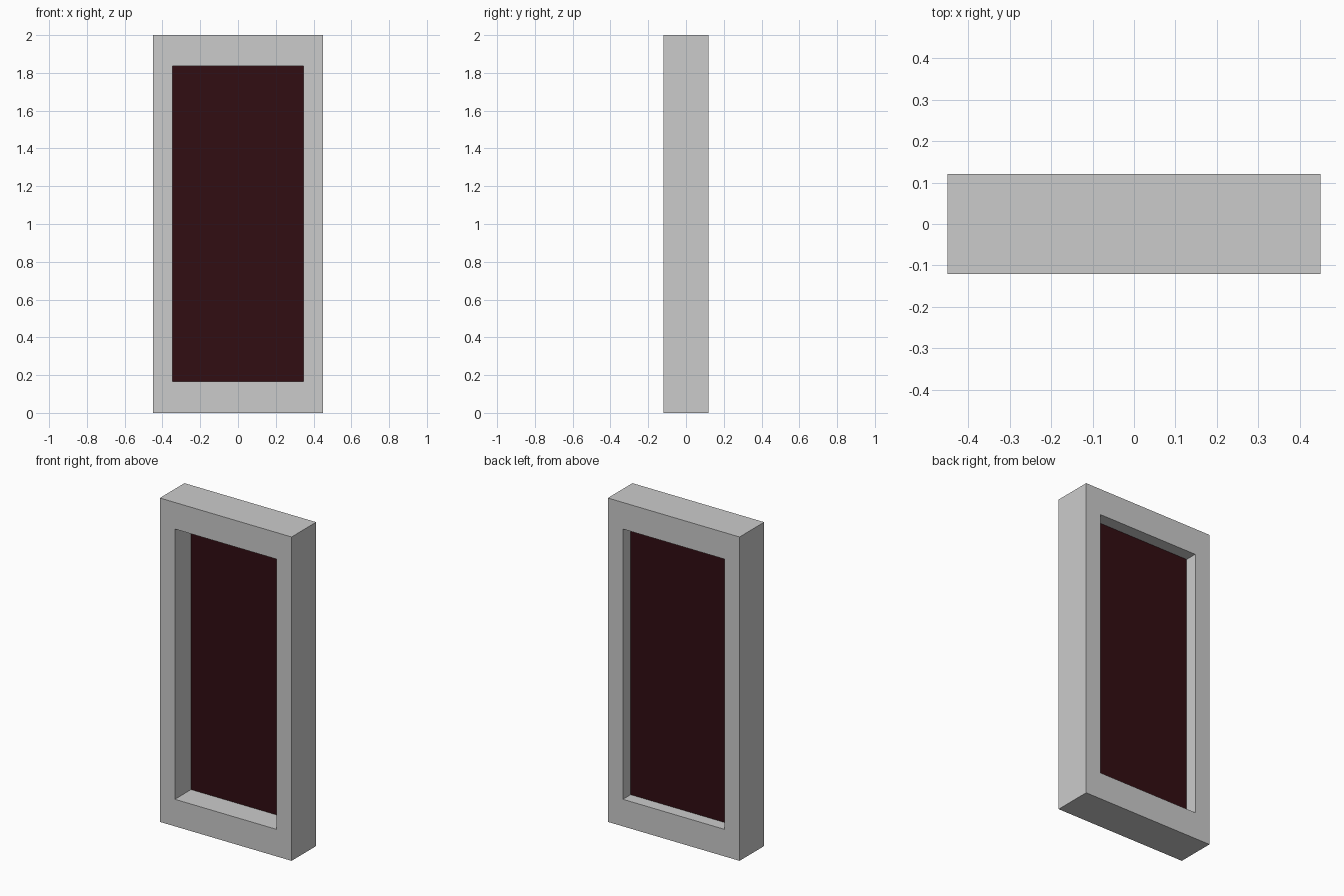
import bpy

if "Cube" in bpy.data.objects:
    bpy.data.objects.remove(bpy.data.objects["Cube"])

W, D, H = 0.90, 0.24, 2.0          # outer frame
OX, Z0, Z1 = 0.347, 0.167, 1.836   # opening half width, bottom, top


def mesh_object(name, verts, faces):
    mesh = bpy.data.meshes.new(name)
    mesh.from_pydata(verts, [], faces)
    obj = bpy.data.objects.new(name, mesh)
    bpy.context.collection.objects.link(obj)
    return obj


def rect(x, z0, z1, y):
    return [(-x, y, z0), (x, y, z0), (x, y, z1), (-x, y, z1)]


# Frame: outer and inner rectangles on the front, then the back
verts = []
for y in (-D / 2, D / 2):
    verts += rect(W / 2, 0, H, y) + rect(OX, Z0, Z1, y)
faces = []
for i in range(4):
    j = (i + 1) % 4
    faces += [(i, j, j + 4, i + 4),              # front
              (i + 8, i + 12, j + 12, j + 8),    # back
              (i, i + 8, j + 8, j),              # outer side
              (i + 4, j + 4, j + 12, i + 12)]    # opening side
mesh_object("frame", verts, faces)

# Thin dark panel set deep in the opening
bpy.ops.mesh.primitive_cube_add(size=1, location=(0, 0.041, (Z0 + Z1) / 2))
panel = bpy.context.object
panel.name = "panel"
panel.scale = (2 * OX, 0.008, Z1 - Z0)
mat = bpy.data.materials.new("dark_red")
mat.diffuse_color = (0.031, 0.004, 0.006, 1)
mat.use_nodes = True
mat.node_tree.nodes["Principled BSDF"].inputs["Base Color"].default_value = mat.diffuse_color
panel.data.materials.append(mat)
